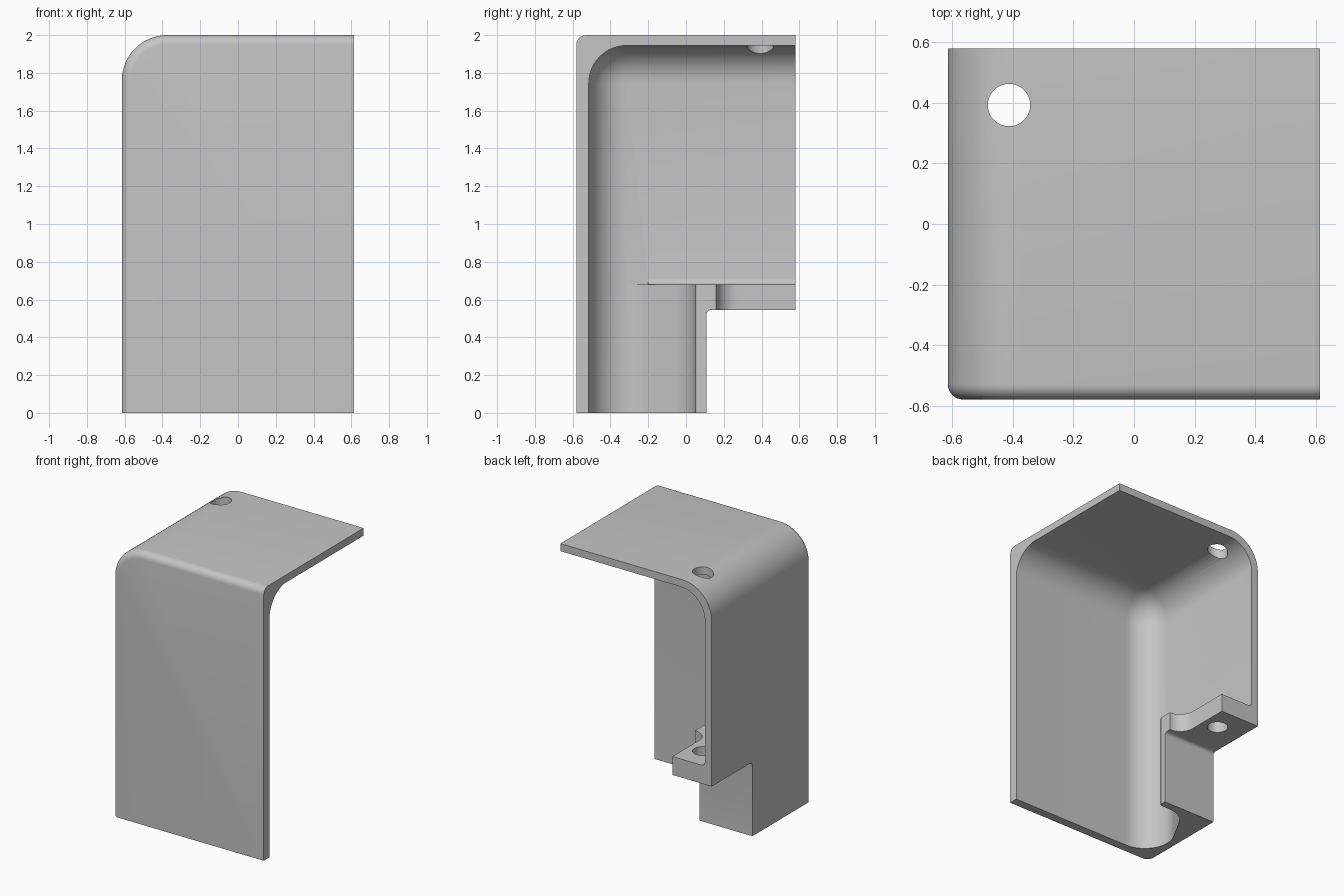
import bpy, bmesh
from math import sin, cos, radians
from mathutils import Matrix, Vector

if "Cube" in bpy.data.objects:
    bpy.data.objects.remove(bpy.data.objects["Cube"], do_unlink=True)

grey = bpy.data.materials.new("plain_grey")
grey.use_nodes = True
grey.diffuse_color = (0.56, 0.56, 0.56, 1)
grey.node_tree.nodes["Principled BSDF"].inputs["Base Color"].default_value = (0.56, 0.56, 0.56, 1)


def finish(bm, name):
    bmesh.ops.recalc_face_normals(bm, faces=bm.faces)
    mesh = bpy.data.meshes.new(name)
    bm.to_mesh(mesh)
    bm.free()
    mesh.materials.append(grey)
    obj = bpy.data.objects.new(name, mesh)
    bpy.context.collection.objects.link(obj)
    return obj


def arc(cx, cy, r, start, end, n=12):
    angles = [radians(start + (end - start) * i / n) for i in range(n + 1)]
    return [(cx + r * cos(a), cy + r * sin(a)) for a in angles]


def prism(points, axis, low, high):
    """Extrude a flat profile along one axis; profile uses the other two in order."""
    bm = bmesh.new()

    def place(p):
        co = list(p)
        co.insert(axis, low)
        return co
    face = bm.faces.new([bm.verts.new(place(p)) for p in points])
    move = Vector((0, 0, 0))
    move[axis] = high - low
    top = bmesh.ops.extrude_face_region(bm, geom=[face])["geom"]
    bmesh.ops.translate(bm, vec=move, verts=[v for v in top if isinstance(v, bmesh.types.BMVert)])
    bmesh.ops.recalc_face_normals(bm, faces=bm.faces)
    return bm


def box(x, y, z):
    return prism([(x[0], y[0]), (x[1], y[0]), (x[1], y[1]), (x[0], y[1])], 2, *z)


def round_edges(bm, rule, radius, segments):
    edges = [e for e in bm.edges if rule([v.co for v in e.verts])]
    bmesh.ops.bevel(bm, geom=edges, offset=radius, segments=segments,
                    profile=0.5, affect='EDGES')


def combine(target, tool, operation):
    mod = target.modifiers.new(operation.lower(), 'BOOLEAN')
    mod.object, mod.operation, mod.solver = tool, operation, 'EXACT'
    bpy.context.view_layer.objects.active = target
    bpy.ops.object.modifier_apply(modifier=mod.name)
    bpy.data.objects.remove(tool, do_unlink=True)


# Outer body: large round along the side, small round around the front
outline = [(-0.615, -0.1)] + arc(-0.375, 1.76, 0.24, 180, 90, 16) + [(0.7, 2), (0.7, -0.1)]
bm = prism(outline, 1, -0.58, 0.7)
round_edges(bm, lambda c: all(p.y < -0.57 for p in c)
            and not all(p.z < 0 for p in c) and not all(p.x > 0.6 for p in c), 0.05, 6)
cover = finish(bm, "cover_shell")

# Rounded hollow, open at the bottom, back and one side
bm = box((-0.56, 1), (-0.515, 1), (-1, 1.945))
round_edges(bm, lambda c: sum([all(p.x < -0.5 for p in c), all(p.y < -0.5 for p in c),
                               all(p.z > 1.9 for p in c)]) == 2, 0.2, 12)
combine(cover, finish(bm, "hollow_cutter"), 'DIFFERENCE')

# Mounting boss: curved pocket, projecting rib and shelf
plan = [(-0.59, -0.33), (-0.575, -0.315)]
plan += arc(-0.36, -0.315, 0.2, 180, 151.4, 5)
plan += arc(-0.27, -0.15, 0.2, 151.4, 90, 10)
plan += arc(-0.205, 0.07, 0.02, -90, 0, 4)
plan += arc(-0.185, 0.27, 0.11, 270, 180, 10)
plan += [(-0.295, 0.7), (-0.59, 0.7)]
combine(cover, finish(prism(plan, 2, -0.1, 0.68), "mounting_boss"), 'UNION')

# Small fillet between shelf and side wall
fillet = [(-0.59, 0.66), (-0.59, 0.71)] + arc(-0.53, 0.71, 0.03, 180, 270, 6) + [(-0.53, 0.66)]
combine(cover, finish(prism(fillet, 1, -0.2, 0.7), "shelf_fillet"), 'UNION')

# Notch under the shelf, with a rounded inner corner
notch = [(0.108, -1)] + arc(0.133, 0.52, 0.025, 180, 90, 6) + [(1, 0.545), (1, -1)]
combine(cover, finish(prism(notch, 0, -1, 1), "notch_cutter"), 'DIFFERENCE')

# Screw hole through the top and the shelf
bm = bmesh.new()
bmesh.ops.create_cone(bm, cap_ends=True, segments=48, radius1=0.07, radius2=0.07, depth=2.4,
                      matrix=Matrix.Translation((-0.413, 0.393, 1.4)))
combine(cover, finish(bm, "hole_cutter"), 'DIFFERENCE')

# Trim the open ends flush
combine(cover, finish(box((-1, 0.615), (-1, 0.58), (0, 3)), "trim_box"), 'INTERSECT')

bpy.ops.object.select_all(action='DESELECT')
cover.select_set(True)
bpy.context.view_layer.objects.active = cover
bpy.ops.object.shade_smooth_by_angle(angle=radians(30))
